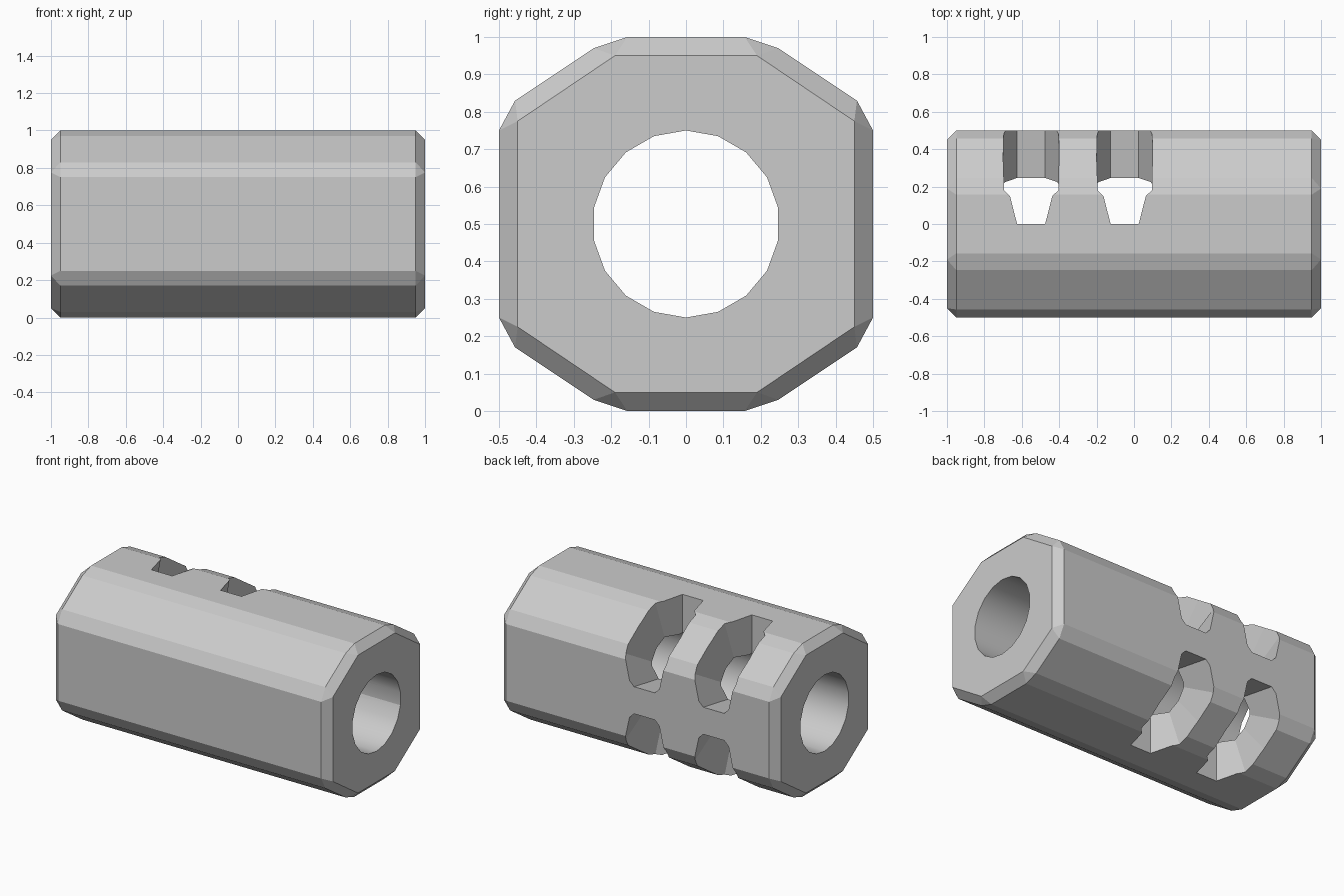
import bpy, bmesh
from math import sin, cos, radians

if "Cube" in bpy.data.objects:
    bpy.data.objects.remove(bpy.data.objects["Cube"])

CZ = 0.5  # height of the bore axis


def finish(name, bm):
    bmesh.ops.recalc_face_normals(bm, faces=bm.faces)
    me = bpy.data.meshes.new(name)
    bm.to_mesh(me)
    bm.free()
    ob = bpy.data.objects.new(name, me)
    bpy.context.collection.objects.link(ob)
    return ob


def polar(bm, x, r, deg):
    a = radians(deg)
    return bm.verts.new((x, r * cos(a), CZ + r * sin(a)))


# Octagonal body with chamfered edges and ends
def make_body():
    bm = bmesh.new()
    full = [(0.157, 0.5), (0.247, 0.47), (0.457, 0.33), (0.5, 0.25)]
    end = [(0.19, 0.45), (0.45, 0.275)]
    for x, pts in ((0.95, full), (1.0, end)):
        for sx in (-1, 1):
            for sy in (-1, 1):
                for sz in (-1, 1):
                    for y, z in pts:
                        bm.verts.new((sx * x, sy * y, CZ + sz * z))
    bmesh.ops.convex_hull(bm, input=bm.verts)
    bmesh.ops.dissolve_limit(bm, angle_limit=radians(2),
                             verts=bm.verts, edges=bm.edges)
    return finish("barrel_body", bm)


# Smooth 18-sided bore through the whole length
def make_bore():
    bm = bmesh.new()
    n = 18
    rings = [[polar(bm, x, 0.25, 90 + 360 / n * i) for i in range(n)]
             for x in (-1.2, 1.2)]
    for i in range(n):
        j = (i + 1) % n
        bm.faces.new((rings[0][i], rings[0][j], rings[1][j], rings[1][i])).smooth = True
    for ring in rings:
        bm.faces.new(ring)
    return finish("bore_cutter", bm)


# Radial port: rounded in outline, walls running towards the axis
def make_port(name, cx, side):
    bm = bmesh.new()
    rows = [(90, 0.075), (70, 0.145), (50, 0.15), (30, 0.145), (10, 0.075)]
    grid = [[[polar(bm, cx + s * w, r, side * a) for s in (-1, 1)]
             for r in (0.2, 0.8)] for a, w in rows]
    for a, b in zip(grid, grid[1:]):
        for k in (0, 1):
            bm.faces.new((a[k][0], a[k][1], b[k][1], b[k][0]))  # inner / outer
            bm.faces.new((a[0][k], a[1][k], b[1][k], b[0][k]))  # sides
    for g in (grid[0], grid[-1]):
        bm.faces.new((g[0][0], g[0][1], g[1][1], g[1][0]))
    return finish(name, bm)


body = make_body()
cutters = [make_bore()]
for i, cx in enumerate((-0.55, -0.05)):
    for side in (1, -1):
        cutters.append(make_port(f"port_cutter_{i}_{'upper' if side > 0 else 'lower'}", cx, side))

# Cut bore and ports, then drop the cutters
bpy.context.view_layer.objects.active = body
for c in cutters:
    c.hide_render = True
    m = body.modifiers.new(c.name, 'BOOLEAN')
    m.operation = 'DIFFERENCE'
    m.solver = 'EXACT'
    m.object = c
    bpy.ops.object.modifier_apply(modifier=m.name)
for c in cutters:
    bpy.data.objects.remove(c, do_unlink=True)
